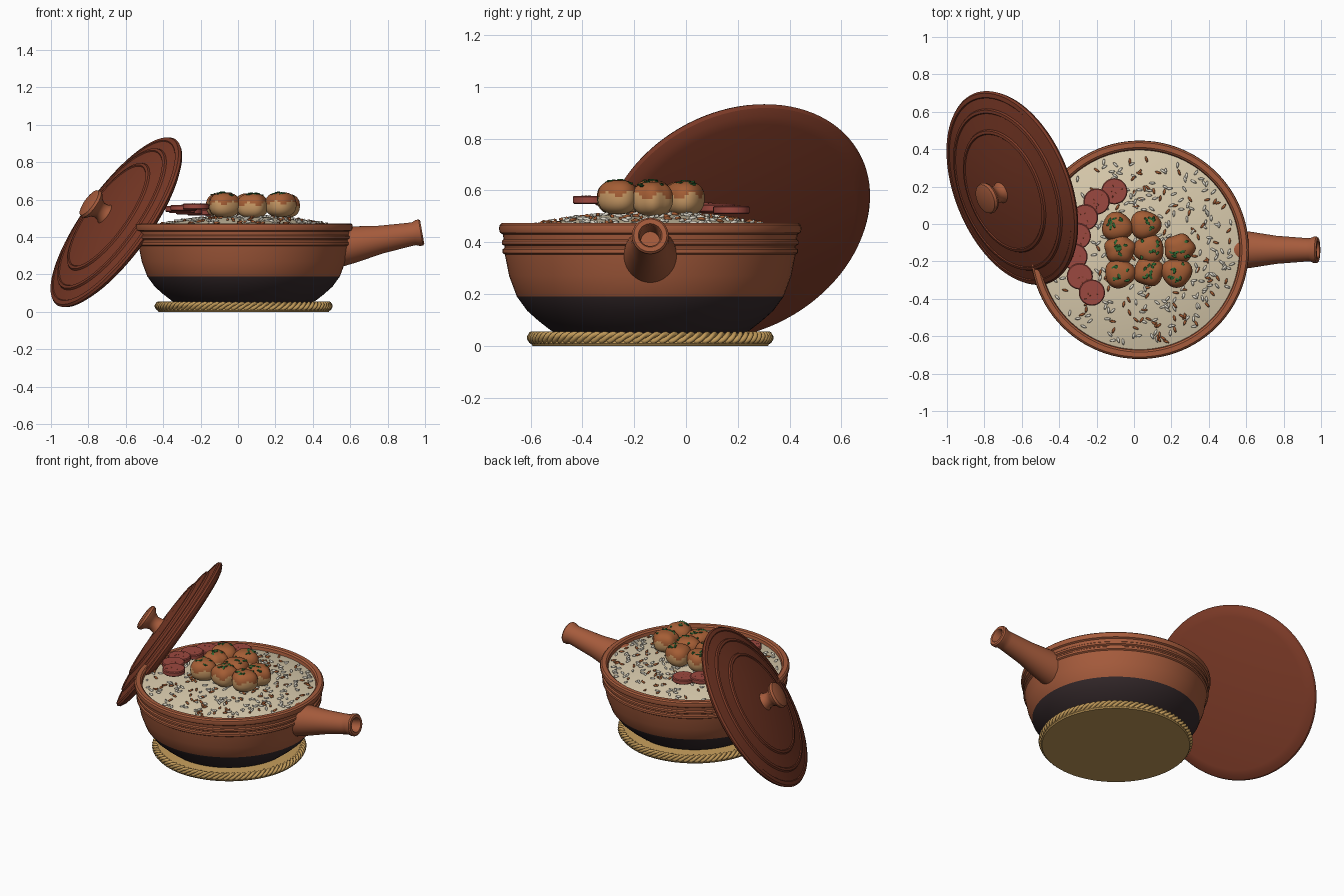
import bpy, bmesh, math, random
from mathutils import Matrix, Vector, Euler

random.seed(7)
if "Cube" in bpy.data.objects:
    bpy.data.objects.remove(bpy.data.objects["Cube"])

CENTER = Vector((0.03, -0.138, 0))


def material(name, rgb):
    m = bpy.data.materials.new(name)
    m.use_nodes = True
    m.diffuse_color = (*rgb, 1)
    m.node_tree.nodes["Principled BSDF"].inputs["Base Color"].default_value = (*rgb, 1)
    return m


TERRACOTTA = material("terracotta", (0.38, 0.105, 0.045))
LID_CLAY = material("dark red clay", (0.2, 0.042, 0.02))
SOOT = material("charcoal glaze", (0.035, 0.022, 0.024))
STRAW = material("straw", (0.53, 0.32, 0.1))
RICE = material("rice cream", (0.7, 0.6, 0.42))
PALE = material("pale grain", (0.72, 0.68, 0.58))
BROWN = material("brown sauce", (0.37, 0.11, 0.035))
TAN = material("tan bun", (0.58, 0.32, 0.13))
SAUSAGE = material("sausage red", (0.33, 0.065, 0.05))
GREEN = material("herb green", (0.025, 0.13, 0.03))


def finish(bm, name, mats, matrix=Matrix(), angle=35):
    bmesh.ops.recalc_face_normals(bm, faces=bm.faces)
    me = bpy.data.meshes.new(name)
    bm.to_mesh(me)
    bm.free()
    for m in mats:
        me.materials.append(m)
    ob = bpy.data.objects.new(name, me)
    ob.matrix_world = matrix
    bpy.context.collection.objects.link(ob)
    bpy.ops.object.select_all(action="DESELECT")
    ob.select_set(True)
    bpy.context.view_layer.objects.active = ob
    bpy.ops.object.shade_smooth_by_angle(angle=math.radians(angle))
    return ob


def lathe(profile, steps=96):
    """Turn a (radius, height) profile about z."""
    bm = bmesh.new()
    vs = [bm.verts.new((r, 0, z)) for r, z in profile]
    es = [bm.edges.new(p) for p in zip(vs, vs[1:])]
    bmesh.ops.spin(bm, geom=vs + es, cent=(0, 0, 0), axis=(0, 0, 1),
                   angle=math.tau, steps=steps, use_merge=True)
    bmesh.ops.remove_doubles(bm, verts=bm.verts, dist=0.0001)
    return bm


def along(origin, direction):
    """Place local z along a direction."""
    return Matrix.Translation(origin) @ Vector(direction).to_track_quat("Z", "Y").to_matrix().to_4x4()


at_pot = Matrix.Translation(CENTER)

# Pot with ribs, lip and dark foot
pot = lathe([(0, .05), (.365, .05), (.385, .06), (.43, .095), (.475, .135), (.515, .19),
             (.545, .27), (.561, .352), (.57, .358), (.57, .372), (.563, .378), (.563, .386),
             (.573, .392), (.573, .405), (.566, .411), (.569, .43), (.58, .436), (.584, .45),
             (.582, .466), (.573, .474), (.547, .474), (.537, .466), (.532, .44), (.5, .3), (0, .3)])
for f in pot.faces:
    f.material_index = int(f.calc_center_median().z < 0.19)
finish(pot, "pot", [TERRACOTTA, SOOT], at_pot)

# Hollow handle
start, end = Vector((0.545, -0.138, 0.348)), Vector((0.985, -0.138, 0.426))
h = (end - start).length
handle = lathe([(0, 0), (.106, 0), (.098, .07), (.075, .22), (.063, h - .07), (.062, h - .045),
                (.07, h - .025), (.071, h - .008), (.064, h), (.046, h), (.04, h - .01),
                (.036, h - .12), (0, h - .12)], 40)
finish(handle, "handle", [TERRACOTTA], along(start, end - start))

# Lid leaning on the rim, with stepped rings and knob
lid_frame = along((-0.645, 0.195, 0.475), (-0.77, -0.31, 0.556))
lid = lathe([(0, -.028), (.475, -.028), (.51, -.02), (.537, -.006), (.545, .008), (.537, .02),
             (.515, .026), (.51, .022), (.455, .036), (.45, .046), (.435, .05), (.43, .045),
             (.345, .06), (.34, .069), (.325, .073), (.32, .068), (.2, .082), (0, .09)])
finish(lid, "lid", [LID_CLAY], lid_frame, 25)
knob = lathe([(0, .08), (.062, .08), (.05, .1), (.046, .125), (.058, .15), (.08, .168),
              (.086, .182), (.08, .196), (.06, .203), (0, .206)], 40)
finish(knob, "lid_knob", [TERRACOTTA], lid_frame)

# Woven trivet: disc and twisted rope edge
finish(lathe([(0, 0), (.455, 0), (.46, .008), (.455, .046), (.44, .05), (0, .05)]),
       "trivet_disc", [STRAW], at_pot)
STRANDS, TWISTS, COUNT, SIDES = 3, 28, 420, 6
rope = bmesh.new()
for s in range(STRANDS):
    rings = []
    for i in range(COUNT):
        a = math.tau * i / COUNT
        t = a * TWISTS + math.tau * s / STRANDS
        out = Vector((math.cos(a), math.sin(a), 0))
        mid = out * (0.453 + 0.011 * math.cos(t)) + Vector((0, 0, 0.031 + 0.013 * math.sin(t)))
        rings.append([rope.verts.new(mid + 0.0125 * (out * math.cos(b) + Vector((0, 0, math.sin(b)))))
                      for b in (math.tau * k / SIDES for k in range(SIDES))])
    for i in range(COUNT):
        p, q = rings[i], rings[(i + 1) % COUNT]
        for k in range(SIDES):
            n = (k + 1) % SIDES
            rope.faces.new((p[k], q[k], q[n], p[n]))
finish(rope, "trivet_rope", [STRAW], at_pot, 80)


# Rice mound and loose grains
def rice_height(r):
    return 0.445 + 0.066 * (1 - (r / 0.537) ** 2)


mound_radii = [0.537 * i / 12 for i in range(13)]
finish(lathe([(r, rice_height(r)) for r in mound_radii]), "rice_mound", [RICE], at_pot)


def blob(bm, loc, rot, size, detail=1):
    m = Matrix.LocRotScale(Vector(loc), Euler(rot), Vector(size))
    return bmesh.ops.create_icosphere(bm, subdivisions=detail, radius=1, matrix=m)["verts"]


for name, mat, count in (("pale_grains", PALE, 270), ("brown_grains", BROWN, 130)):
    bm = bmesh.new()
    for _ in range(count):
        r, a = 0.515 * math.sqrt(random.random()), random.uniform(0, math.tau)
        tilt = random.uniform(-0.35, 0.35)
        blob(bm, (r * math.cos(a), r * math.sin(a), rice_height(r) + 0.004),
             (0, tilt, random.uniform(0, math.tau)), (0.02, 0.0075, 0.0075))
    finish(bm, name, [mat], at_pot, 80)

# Sauced buns with chopped herbs
BUNS = [(-.09, -.015), (.06, -.005), (-.075, -.135), (.08, -.135), (.243, -.13),
        (-.075, -.265), (.078, -.255), (.228, -.26)]
herbs = bmesh.new()
for n, (x, y) in enumerate(BUNS):
    bm = bmesh.new()
    bmesh.ops.create_uvsphere(bm, u_segments=32, v_segments=20, radius=1)
    phase, lobes = random.uniform(0, math.tau), random.choice((3, 4, 5))
    for v in bm.verts:
        a = math.atan2(v.co.y, v.co.x)
        flat = math.hypot(v.co.x, v.co.y)
        wide = flat ** 0.75 * (1 + 0.06 * math.cos(lobes * a + phase))
        z = math.copysign(abs(v.co.z) ** 0.85, v.co.z)
        v.co = (0.083 * wide * math.cos(a), 0.077 * wide * math.sin(a), 0.066 * z)
    for f in bm.faces:
        c = f.calc_center_median()
        f.material_index = int(c.z > 0.012 + 0.01 * math.sin(5 * math.atan2(c.y, c.x) + phase))
    top = random.uniform(0.565, 0.575)
    finish(bm, f"bun_{n + 1}", [TAN, BROWN], Matrix.Translation((x, y, top)), 60)
    for _ in range(8):
        dx, dy = random.uniform(-.045, .045), random.uniform(-.045, .045)
        blob(herbs, (x + dx, y + dy, top + 0.066 - 6 * (dx * dx + dy * dy) * 0.8),
             (random.uniform(-.3, .3), random.uniform(-.3, .3), random.uniform(0, 3)),
             (0.018, 0.009, 0.006))
finish(herbs, "chopped_herbs", [GREEN], angle=30)

# Fan of sausage slices, with dark specks on top
SLICES = [(-.105, .175), (-.2, .12), (-.262, .035), (-.3, -.065), (-.318, -.175),
          (-.29, -.28), (-.225, -.367)]
specks = bmesh.new()
for n, (x, y) in enumerate(SLICES):
    z = 0.508 + 0.0065 * n
    slice_bm = lathe([(0, 0), (.064, 0), (.07, .005), (.07, .027), (.065, .032), (0, .032)], 28)
    finish(slice_bm, f"sausage_slice_{n + 1}", [SAUSAGE], Matrix.Translation((x, y, z)))
    for _ in range(5):
        r, a = random.uniform(.01, .05), random.uniform(0, math.tau)
        blob(specks, (x + r * math.cos(a), y + r * math.sin(a), z + 0.032), (0, 0, a),
             (0.007, 0.004, 0.002))
finish(specks, "sausage_specks", [LID_CLAY])
